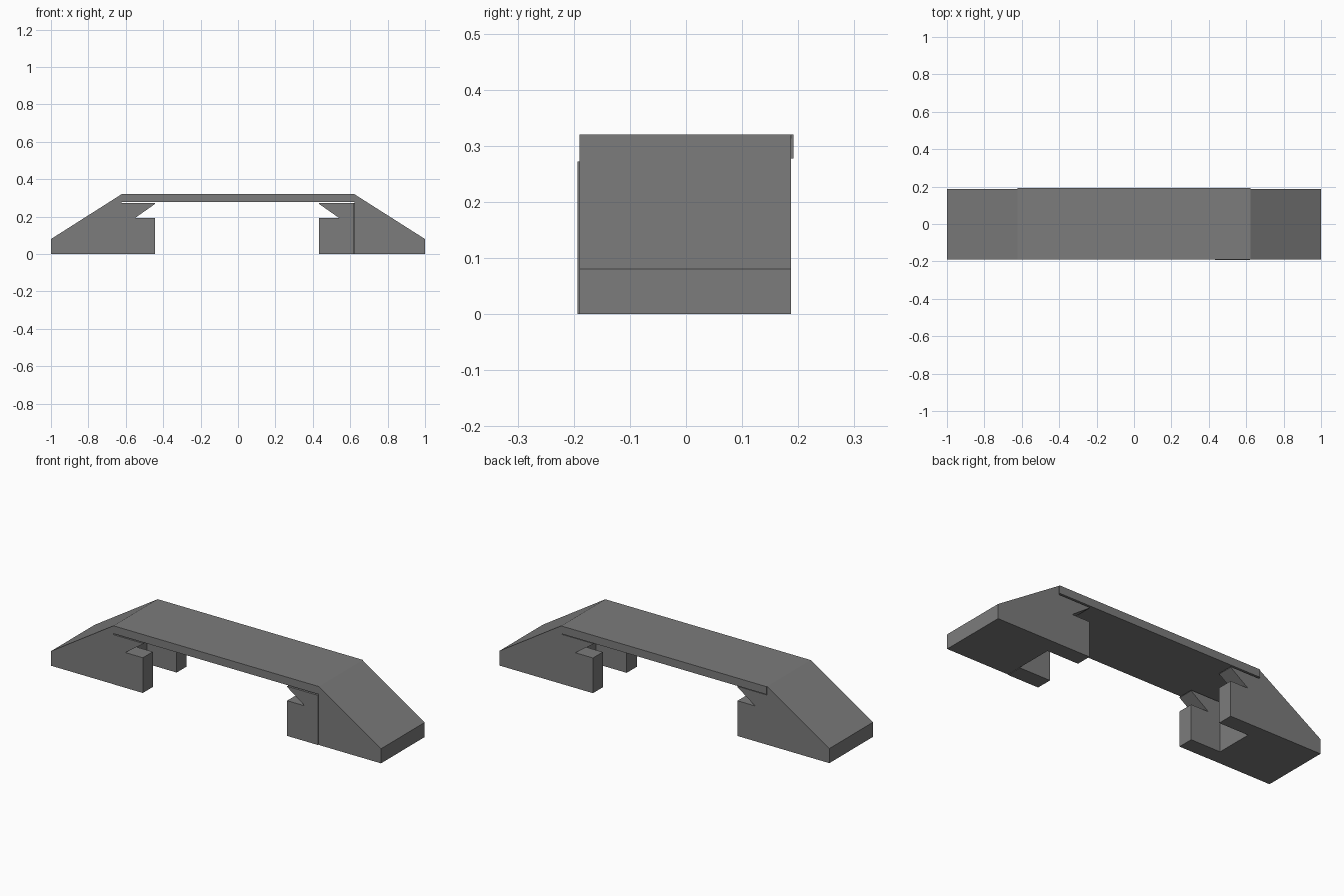
import bpy
import bmesh

cube = bpy.data.objects.get("Cube")
if cube:
    bpy.data.objects.remove(cube, do_unlink=True)

# Single flat grey
grey = bpy.data.materials.new("mid_grey")
grey.use_nodes = True
colour = (0.2, 0.2, 0.2, 1.0)
grey.diffuse_color = colour
grey.node_tree.nodes["Principled BSDF"].inputs["Base Color"].default_value = colour


def extrude_profile(name, profile, y0, y1):
    """Solid with an (x, z) profile running from y0 to y1."""
    bm = bmesh.new()
    face = bm.faces.new([bm.verts.new((x, y0, z)) for x, z in profile])
    out = bmesh.ops.extrude_face_region(bm, geom=[face])
    moved = [v for v in out["geom"] if isinstance(v, bmesh.types.BMVert)]
    bmesh.ops.translate(bm, verts=moved, vec=(0, y1 - y0, 0))
    bmesh.ops.recalc_face_normals(bm, faces=bm.faces[:])
    mesh = bpy.data.meshes.new(name)
    bm.to_mesh(mesh)
    bm.free()
    mesh.materials.append(grey)
    obj = bpy.data.objects.new(name, mesh)
    bpy.context.collection.objects.link(obj)
    return obj


HALF = 0.622         # half length of the deck
TOP = 0.32           # deck height
UNDER = 0.277        # deck underside
FRONT, BACK = -0.19, 0.187

# Flat deck, slightly overhanging at the back
extrude_profile("deck", [(-HALF, UNDER), (HALF, UNDER), (HALF, TOP), (-HALF, TOP)],
                FRONT, 0.192)

for side, s, inner, front_y, seam in (("left", 1, 0.433, -0.193, 0.003),
                                      ("right", -1, 0.443, -0.191, 0.0)):
    # Sloping end block
    ramp = [(HALF, 0), (1, 0), (1, 0.08), (HALF, TOP)]
    extrude_profile(side + "_ramp", [(s * x, z) for x, z in ramp], FRONT, BACK)

    # Notched leg plates, front and back, with a thin slit below the deck
    for place, y0, y1, gap in (("front", front_y, -0.105, seam),
                               ("back", 0.102, BACK, 0.0)):
        outer = HALF - gap
        leg = [(inner, 0), (outer, 0), (outer, 0.272), (inner, 0.272),
               (inner, 0.268), (inner + 0.107, 0.193), (inner, 0.193)]
        extrude_profile(f"{side}_{place}_leg", [(s * x, z) for x, z in leg], y0, y1)
